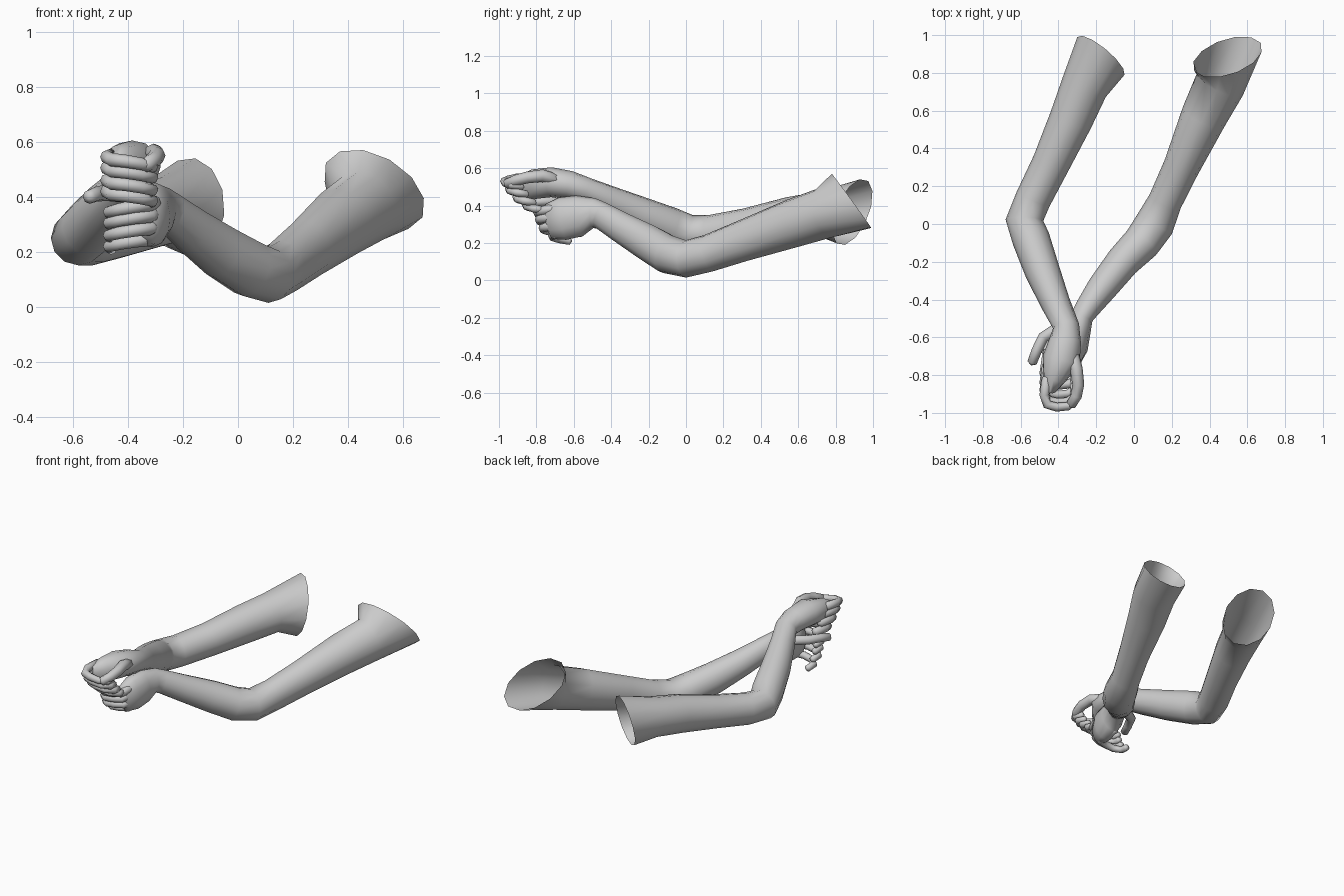
import bpy
import bmesh
from math import sin, cos, pi, radians
from mathutils import Vector

UP = Vector((0, 0, 1))

cube = bpy.data.objects.get("Cube")
if cube:
    bpy.data.objects.remove(cube, do_unlink=True)

grey = bpy.data.materials.new("light_grey")
grey.use_nodes = True
tone = (0.6, 0.6, 0.6, 1)
grey.diffuse_color = tone
grey.node_tree.nodes["Principled BSDF"].inputs["Base Color"].default_value = tone


def ring(bm, centre, u, v, sides):
    """One loop of vertices on an ellipse with half axes u and v."""
    angles = [2 * pi * i / sides for i in range(sides)]
    return [bm.verts.new(centre + u * cos(a) + v * sin(a)) for a in angles]


def loft(name, stations, sides, opening=None, closed_start=False):
    """Skin elliptical sections (x, y, z, side radius, upright radius)."""
    bm = bmesh.new()
    centres = [Vector(s[:3]) for s in stations]
    last = len(centres) - 1
    rings = []
    if opening:
        rings.append(ring(bm, *(Vector(p) for p in opening), sides))
    for i, s in enumerate(stations):
        a, b = centres[max(i - 1, 0)], centres[min(i + 1, last)]
        if 0 < i < last:
            along = (centres[i] - a).normalized() + (b - centres[i]).normalized()
        else:
            along = b - a
        along.normalize()
        u = along.cross(UP).normalized()
        v = u.cross(along)
        rings.append(ring(bm, centres[i], u * s[3], v * s[4], sides))
    for r, q in zip(rings, rings[1:]):
        for i in range(sides):
            j = (i + 1) % sides
            bm.faces.new((r[i], r[j], q[j], q[i]))
    # Rounded tips
    tips = [(rings[-1], centres[-1] - centres[-2], stations[-1])]
    if closed_start:
        tips.append((rings[0], centres[0] - centres[1], stations[0]))
    for loop, out, s in tips:
        tip = bm.verts.new(Vector(s[:3]) + out.normalized() * min(s[3:]) * 0.6)
        for i in range(sides):
            bm.faces.new((loop[i], loop[(i + 1) % sides], tip))
    bmesh.ops.recalc_face_normals(bm, faces=bm.faces)
    mesh = bpy.data.meshes.new(name)
    bm.to_mesh(mesh)
    bm.free()
    mesh.materials.append(grey)
    obj = bpy.data.objects.new(name, mesh)
    bpy.context.collection.objects.link(obj)
    bpy.ops.object.select_all(action="DESELECT")
    obj.select_set(True)
    bpy.context.view_layer.objects.active = obj
    bpy.ops.object.shade_smooth_by_angle(angle=radians(60))
    return obj


def digit(name, path, radius):
    """A finger or thumb that thins toward its tip."""
    count = len(path) - 1
    sections = []
    for i, p in enumerate(path):
        r = radius * (1 - 0.25 * i / count)
        sections.append((*p, r, r))
    loft(name, sections, 8, closed_start=True)


def fingers(side, middle, flip, rows, radius):
    """Four fingers curled round an upright grip; rows give (front y, z)."""
    curl = [(-.07, .18, .02), (-.085, .09, .015), (-.07, .04, .005),
            (-.02, .025, 0), (.04, .03, -.01), (.08, .065, -.02),
            (.07, .12, -.03)]
    for label, (front, z) in zip(("index", "middle", "ring", "little"), rows):
        path = [(middle + flip * x, front + y, z + dz) for x, y, dz in curl]
        digit(f"{side}_{label}_finger", path, radius)


# Left arm: open shoulder, bent elbow, narrow wrist, flat palm
loft("left_arm", [
    (.455, .74, .36, .135, .137), (.37, .57, .305, .122, .13),
    (.25, .3, .21, .096, .11), (.165, .12, .145, .09, .1),
    (.11, 0, .115, .105, .1), (.04, -.1, .14, .1, .105),
    (-.06, -.2, .2, .09, .1), (-.17, -.34, .28, .08, .085),
    (-.25, -.45, .345, .065, .075), (-.275, -.49, .36, .06, .08),
    (-.3, -.57, .345, .07, .11), (-.315, -.66, .33, .07, .115),
    (-.33, -.735, .315, .045, .095)],
    12, opening=((.495, .885, .425), (-.18, -.025, .03), (-.04, -.105, .145)))

# Right arm: same build, raised above the left hand
loft("right_arm", [
    (-.265, .72, .35, .125, .125), (-.335, .55, .325, .115, .12),
    (-.44, .32, .28, .1, .105), (-.535, .13, .25, .095, .1),
    (-.58, .02, .25, .1, .1), (-.545, -.08, .285, .1, .105),
    (-.485, -.25, .355, .093, .095), (-.415, -.42, .43, .078, .08),
    (-.36, -.54, .485, .07, .068), (-.365, -.62, .51, .085, .075),
    (-.385, -.72, .525, .1, .08), (-.42, -.81, .515, .065, .08),
    (-.44, -.87, .49, .035, .07)],
    12, opening=((-.175, .89, .365), (-.125, .1, .03), (.02, .04, .175)))

# Curled fingers
fingers("right", -.39, 1, [(-.995, .53), (-.97, .49), (-.93, .445), (-.88, .405)], .027)
fingers("left", -.39, -1, [(-.82, .365), (-.81, .325), (-.79, .28), (-.74, .24)], .027)

# Thumbs
digit("right_thumb", [(-.33, -.68, .53), (-.305, -.77, .56), (-.295, -.85, .55),
                      (-.305, -.91, .535), (-.335, -.96, .515)], .036)
digit("left_thumb", [(-.31, -.52, .39), (-.4, -.55, .41), (-.48, -.6, .415),
                     (-.515, -.67, .41), (-.54, -.735, .4)], .034)
